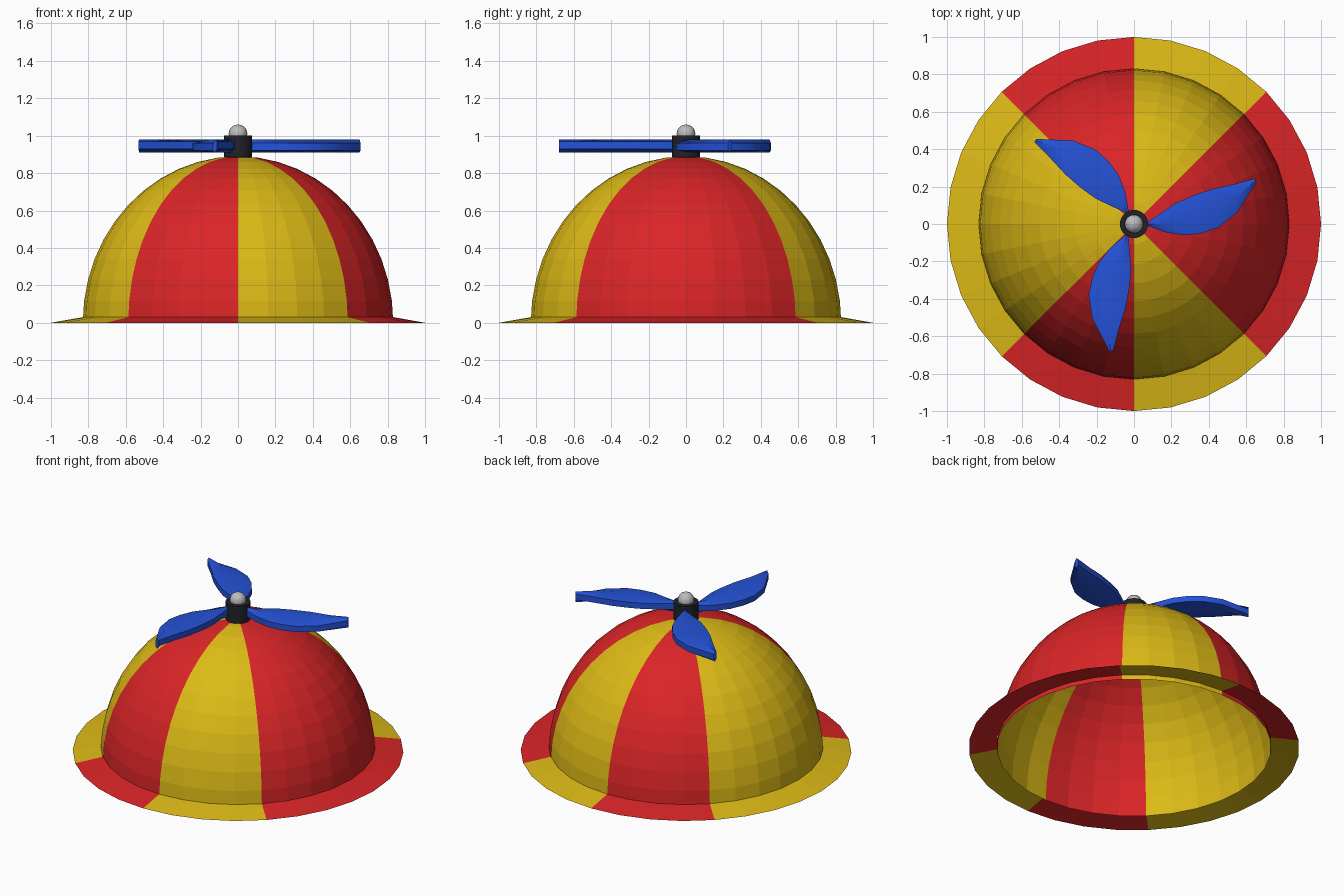
import bpy, bmesh, math
from mathutils import Matrix, Vector

if "Cube" in bpy.data.objects:
    bpy.data.objects.remove(bpy.data.objects["Cube"])


def material(name, rgb):
    m = bpy.data.materials.new(name)
    m.diffuse_color = (*rgb, 1)
    m.use_nodes = True
    m.node_tree.nodes["Principled BSDF"].inputs["Base Color"].default_value = m.diffuse_color
    return m


RED = material("red", (0.70, 0.018, 0.02))
YELLOW = material("yellow", (0.72, 0.49, 0.008))
BLUE = material("blue", (0.018, 0.085, 0.68))
BLACK = material("charcoal", (0.014, 0.016, 0.022))
GREY = material("light grey", (0.50, 0.50, 0.50))

SEG = 32
PANELS = [0, 1, 0, 1, 1, 0, 1, 0]  # red / yellow per 45 degree sector


def finish(bm, name, mats, smooth=False):
    mesh = bpy.data.meshes.new(name)
    bm.to_mesh(mesh)
    bm.free()
    obj = bpy.data.objects.new(name, mesh)
    bpy.context.collection.objects.link(obj)
    for m in mats:
        mesh.materials.append(m)
    if smooth:
        bpy.ops.object.select_all(action='DESELECT')
        obj.select_set(True)
        bpy.context.view_layer.objects.active = obj
        bpy.ops.object.shade_smooth_by_angle(angle=math.radians(35))
    return obj


def lathe(profile, name, mats, panels=False, smooth=False):
    """Revolve (radius, height) points around z."""
    bm = bmesh.new()
    rings = []
    for r, z in profile:
        if r < 1e-5:
            rings.append([bm.verts.new((0, 0, z))] * SEG)
        else:
            rings.append([bm.verts.new((r * math.cos(2 * math.pi * i / SEG),
                                        r * math.sin(2 * math.pi * i / SEG), z))
                          for i in range(SEG)])
    for a, b in zip(rings, rings[1:]):
        for i in range(SEG):
            j = (i + 1) % SEG
            f = bm.faces.new(list(dict.fromkeys((a[i], a[j], b[j], b[i]))))
            if panels:
                f.material_index = PANELS[i * 8 // SEG]
    return finish(bm, name, mats, smooth)


# Cap dome: open half ellipsoid in coloured panels
N = 12
dome = [(0.83 * math.cos(k * math.pi / 2 / N), 0.89 * math.sin(k * math.pi / 2 / N))
        for k in range(N)] + [(0, 0.89)]
lathe(dome, "cap_dome", [RED, YELLOW], panels=True)

# Brim: thin sloping ring in the same panels
lathe([(1.0, 0.0), (0.83, 0.03)], "brim", [RED, YELLOW], panels=True)

# Propeller hub
lathe([(0, 0.885), (0.075, 0.885), (0.075, 1.0), (0, 1.0)], "propeller_hub", [BLACK], smooth=True)

# Ball on top of the hub
bm = bmesh.new()
bmesh.ops.create_uvsphere(bm, u_segments=16, v_segments=10, radius=0.05,
                          matrix=Matrix.Translation((0, 0, 1.01)))
finish(bm, "hub_ball", [GREY], smooth=True)

# Propeller blades: leading and trailing edges, lofted with a ridge
LEAD = [(0.07, 0.006), (0.14, 0.055), (0.22, 0.11), (0.31, 0.15), (0.41, 0.185),
        (0.53, 0.212), (0.645, 0.243)]
TRAIL = [(0.07, -0.008), (0.17, -0.045), (0.27, -0.06), (0.36, -0.05), (0.45, -0.02),
         (0.55, 0.06), (0.655, 0.225)]


def blade(name, angle):
    bm = bmesh.new()
    sections = []
    for l, t in zip(LEAD, TRAIL):
        l, t = Vector(l), Vector(t)
        m = (l + t) / 2
        pts = [(l, 0.93), (l, 0.968), (m, 0.98), (t, 0.96), (t, 0.922), (m, 0.91)]
        sections.append([bm.verts.new((p.x, p.y, z)) for p, z in pts])
    for a, b in zip(sections, sections[1:]):
        for i in range(6):
            j = (i + 1) % 6
            bm.faces.new((a[i], a[j], b[j], b[i]))
    bm.faces.new(sections[0])
    bm.faces.new(sections[-1])
    bmesh.ops.recalc_face_normals(bm, faces=bm.faces)
    bm.transform(Matrix.Rotation(angle, 4, 'Z'))
    finish(bm, name, [BLUE], smooth=True)


for k in range(3):
    blade(f"propeller_blade_{k + 1}", k * 2 * math.pi / 3)
